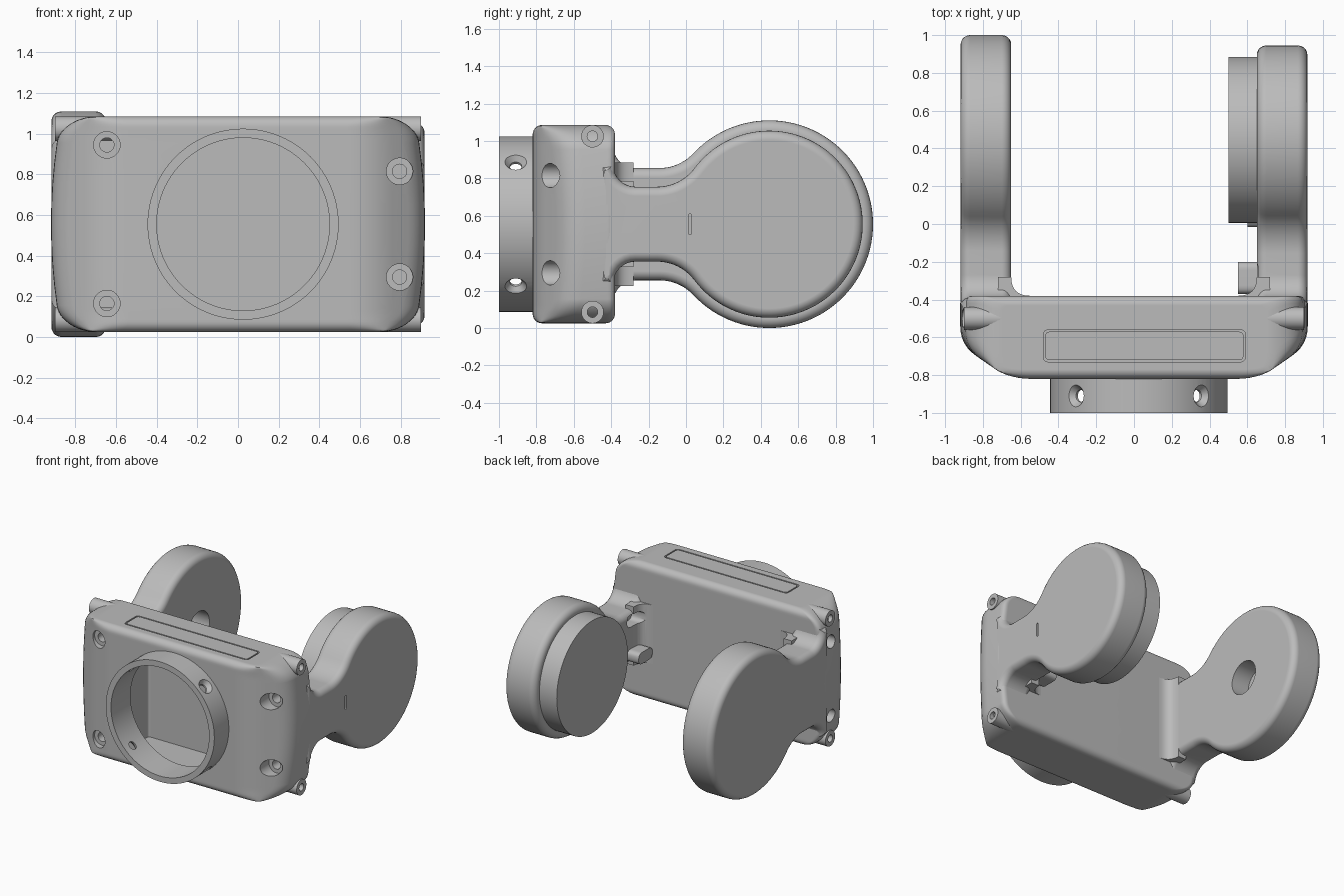
import bpy, bmesh
from math import sin, cos, pi, sqrt, atan2, radians
from mathutils import Vector

if "Cube" in bpy.data.objects:
    bpy.data.objects.remove(bpy.data.objects["Cube"])

grey = bpy.data.materials.new("plain grey")
grey.use_nodes = True
grey.diffuse_color = (0.5, 0.5, 0.5, 1)
grey.node_tree.nodes["Principled BSDF"].inputs["Base Color"].default_value = (0.5, 0.5, 0.5, 1)

MID = 0.555      # height of the horizontal mid plane
HUB = 0.445      # y of the arm disc centres
RING_X = 0.025   # x of the front ring centre
parts, cutters = [], []


def finish(bm, name, cutter=False):
    bmesh.ops.recalc_face_normals(bm, faces=bm.faces)
    mesh = bpy.data.meshes.new(name)
    bm.to_mesh(mesh)
    bm.free()
    mesh.materials.append(grey)
    ob = bpy.data.objects.new(name, mesh)
    bpy.context.collection.objects.link(ob)
    ob.hide_render = cutter
    (cutters if cutter else parts).append(ob)
    return ob


def rod(name, a, b, r1, r2=None, cutter=False, seg=48):
    """Cylinder or cone from point a to point b."""
    a, b = Vector(a), Vector(b)
    bm = bmesh.new()
    bmesh.ops.create_cone(bm, cap_ends=True, segments=seg, radius1=r1,
                          radius2=r1 if r2 is None else r2, depth=(b - a).length)
    turn = (b - a).to_track_quat('Z', 'Y').to_matrix().to_4x4()
    bm.transform(turn)
    bmesh.ops.translate(bm, verts=bm.verts, vec=(a + b) / 2)
    return finish(bm, name, cutter)


def prism(name, pts, axis, lo, hi, bevel=0, cutter=False):
    """Extrude a 2D outline along an axis, rounding the rim edges."""
    put = {'X': lambda u, v, w: (w, u, v), 'Y': lambda u, v, w: (u, w, v),
           'Z': lambda u, v, w: (u, v, w)}[axis]
    bm = bmesh.new()
    rings = [[bm.verts.new(put(u, v, w)) for u, v in pts] for w in (lo, hi)]
    caps = [bm.faces.new(r) for r in rings]
    for i in range(len(pts)):
        j = (i + 1) % len(pts)
        bm.faces.new((rings[0][i], rings[0][j], rings[1][j], rings[1][i]))
    bmesh.ops.recalc_face_normals(bm, faces=bm.faces)
    if bevel:
        bmesh.ops.bevel(bm, geom=[e for f in caps for e in f.edges], offset=bevel,
                        segments=5, profile=0.5, affect='EDGES')
    return finish(bm, name, cutter)


def arc(cx, cy, r, a0, a1, n):
    return [(cx + r * cos(a0 + (a1 - a0) * i / n), cy + r * sin(a0 + (a1 - a0) * i / n))
            for i in range(n + 1)]


def rounded(corners, radii, n=6):
    """Polygon with softly rounded corners."""
    out = []
    for i, p in enumerate(corners):
        p = Vector(p)
        to_a = Vector(corners[i - 1]) - p
        to_b = Vector(corners[(i + 1) % len(corners)]) - p
        a = p + to_a.normalized() * min(radii[i], 0.45 * to_a.length)
        b = p + to_b.normalized() * min(radii[i], 0.45 * to_b.length)
        for k in range(n + 1):
            t = k / n
            out.append(tuple(a * (1 - t) ** 2 + p * 2 * t * (1 - t) + b * t * t))
    return out


def box2d(x0, x1, y0, y1, r):
    return rounded([(x0, y0), (x1, y0), (x1, y1), (x0, y1)], [r] * 4)


def cut(ob, tools):
    for t in tools:
        ob.modifiers.new("cut", 'BOOLEAN').object = t
        ob.modifiers[-1].operation = 'DIFFERENCE'


# Main housing: plan sections stacked from bottom to top
def section(z):
    h = z - MID
    half = 0.92 - 0.05 * (h / 0.53) ** 2
    k = min(1, max(0, (abs(h) - 0.4) / 0.13))
    half -= 0.17 * (1 - sqrt(1 - k * k))
    k = min(1, max(0, (abs(h) - 0.48) / 0.05))
    inset = 0.05 * (1 - sqrt(1 - k * k))
    back, front = -0.38 - inset, -0.82 + inset
    side = max(-0.64 - (0.92 - half) * 0.69, front + 0.03)
    nose = min(0.66 + inset * 1.44, half - 0.05)
    return rounded([(-half, back), (-half, side), (-nose, front),
                    (nose, front), (half, side), (half, back)],
                   [0.04, 0.1, 0.12, 0.12, 0.1, 0.04])


upper = [0.4 * i / 4 for i in range(1, 5)] + [0.4 + 0.13 * sin(pi / 2 * i / 12) for i in range(1, 13)]
levels = [-h for h in reversed(upper)] + [0] + upper
bm = bmesh.new()
loops = [[bm.verts.new((x, y, MID + h)) for x, y in section(MID + h)] for h in levels]
for lo, hi in zip(loops, loops[1:]):
    for i in range(len(lo)):
        j = (i + 1) % len(lo)
        bm.faces.new((lo[i], lo[j], hi[j], hi[i]))
bm.faces.new(loops[0])
bm.faces.new(loops[-1])
housing = finish(bm, "housing")

# Housing cavity, front opening, lid recess and bolt holes
TOP = MID + 0.53
tools = [prism("cavity", box2d(-0.46, 0.56, -0.76, -0.45, 0.02), 'Z', 0.1, 1.01, cutter=True),
         rod("opening", (RING_X, -0.9, MID), (RING_X, -0.6, MID), 0.425, cutter=True, seg=96),
         prism("lid_recess", box2d(-0.48, 0.59, -0.73, -0.56, 0.03), 'Z', TOP - 0.015, TOP + 0.1, cutter=True)]
for side in (-1, 1):
    for x, gap, seat in ((-0.645, 0.39, -0.76), (0.795, 0.26, -0.66)):
        z = MID + side * gap
        tools.append(rod("bolt_seat", (x, -0.9, z), (x, seat, z), 0.065, cutter=True))
        tools.append(rod("bolt_bore", (x, seat - 0.02, z), (x, -0.47, z), 0.035, cutter=True))
    z = MID + side * 0.29
    tools.append(rod("side_bore", (-1, -0.5, z), (-0.8, -0.5, z), 0.05, cutter=True))
cut(housing, tools)
prism("lid", box2d(-0.47, 0.58, -0.72, -0.57, 0.025), 'Z', TOP - 0.02, TOP)

# Corner posts
for sx in (-1, 1):
    for sz in (-1, 1):
        z = MID + sz * 0.47
        post = rod("corner_post", (sx * 0.62, -0.5, z), (sx * 0.9, -0.5, z), 0.06)
        cut(post, [rod("post_bore", (sx * 0.8, -0.5, z), (sx * 1.0, -0.5, z), 0.028, cutter=True)])

# Front ring with four countersunk radial holes
ring = rod("front_ring", (RING_X, -1, MID), (RING_X, -0.77, MID), 0.47, seg=96)
tools = [rod("ring_bore", (RING_X, -1.1, MID), (RING_X, -0.7, MID), 0.425, cutter=True, seg=96)]
for i in range(4):
    a = pi / 4 + i * pi / 2
    at = lambda r: (RING_X + r * cos(a), -0.91, MID + r * sin(a))
    tools.append(rod("ring_hole", at(0.36), at(0.5), 0.032, cutter=True))
    tools.append(rod("ring_sink", at(0.435), at(0.485), 0.03, 0.07, cutter=True))
cut(ring, tools)


# Arms: a disc on a neck that flares into the housing
def arm(name, sx, r, w, f=0.25):
    d = sqrt((r + f) ** 2 - (w + f) ** 2)
    lean = atan2(w + f, d)
    half = [(-0.46, w + 0.12)] + arc(-0.27, w + 0.12, 0.12, pi, 1.5 * pi, 8)
    half += arc(HUB - d, w + f, f, 1.5 * pi, 2 * pi - lean, 10)
    half += arc(HUB, 0, r, pi - lean, 0, 40)[1:]
    outline = half + [(u, -v) for u, v in reversed(half[:-1])]
    xs = sorted((sx * 0.65, sx * 0.918))
    ob = prism(name, [(u, v + MID) for u, v in outline], 'X', *xs, bevel=0.05)
    curve = [(sx * (0.65 - 0.1 * t * t), -0.28 - 0.1 * (2 * t - t * t)) for t in (i / 8 for i in range(9))]
    web = [(sx * 0.72, -0.42), (sx * 0.72, -0.28)] + curve + [(sx * 0.55, -0.42)]
    return ob, prism(name + "_fillet", web, 'Z', MID - w - 0.03, MID + w + 0.03)


right_arm, _ = arm("right_arm", -1, 0.555, 0.3)
cut(right_arm, [rod("pivot_socket", (-0.8, HUB, MID), (-0.5, HUB, MID), 0.13, cutter=True)])

left_arm, left_fillet = arm("left_arm", 1, 0.5, 0.2)
root_slots = [prism("root_slot", box2d(-0.37, -0.2, z - 0.045, z + 0.045, 0.045), 'X', 0.55, 0.73, cutter=True)
              for z in (MID - 0.13, MID + 0.13)]
slit = prism("slit", box2d(0.013, 0.03, MID - 0.055, MID + 0.055, 0.01), 'X', 0.89, 1, cutter=True)
recess = rod("hub_recess", (0.5, HUB, MID), (0.77, HUB, MID), 0.44, cutter=True, seg=96)
cut(left_arm, root_slots + [slit, recess])
cut(left_fillet, root_slots)

# Hub on the left arm: centre bore, three slots, three holes
hub = rod("hub", (0.535, HUB, MID), (0.79, HUB, MID), 0.365, seg=96)
tools = [rod("hub_bore", (0.4, HUB, MID), (0.74, HUB, MID), 0.12, cutter=True)]
for i in range(3):
    a, b = radians(60 + 120 * i), radians(120 * i)
    slot = [(HUB + u * cos(a) - v * sin(a), MID + u * sin(a) + v * cos(a))
            for u, v in box2d(0.185, 0.295, -0.12, 0.12, 0.055)]
    tools.append(prism("hub_slot", slot, 'X', 0.4, 0.7, cutter=True))
    y, z = HUB + 0.24 * cos(b), MID + 0.24 * sin(b)
    tools.append(rod("hub_hole", (0.4, y, z), (0.7, y, z), 0.045, cutter=True))
cut(hub, tools)

# Tabs around the hub; the one nearest the neck stands out as a peg
for i in range(6):
    a = i * pi / 3
    y, z = HUB + 0.43 * cos(a), MID + 0.43 * sin(a)
    rod("hub_peg" if i == 3 else "hub_tab", (0.6 if i == 3 else 0.69, y, z), (0.79, y, z), 0.03, seg=24)

# Bake the cuts, drop the cutters and smooth the shading
graph = bpy.context.evaluated_depsgraph_get()
graph.update()
for ob in parts:
    if ob.modifiers:
        baked = bpy.data.meshes.new_from_object(ob.evaluated_get(graph))
        ob.modifiers.clear()
        ob.data = baked
for ob in cutters:
    bpy.data.objects.remove(ob)
bpy.ops.object.select_all(action='DESELECT')
for ob in parts:
    ob.select_set(True)
bpy.context.view_layer.objects.active = housing
bpy.ops.object.shade_smooth_by_angle(angle=radians(32))
for ob in parts:
    ob.modifiers.new("even_shading", 'WEIGHTED_NORMAL').keep_sharp = True
